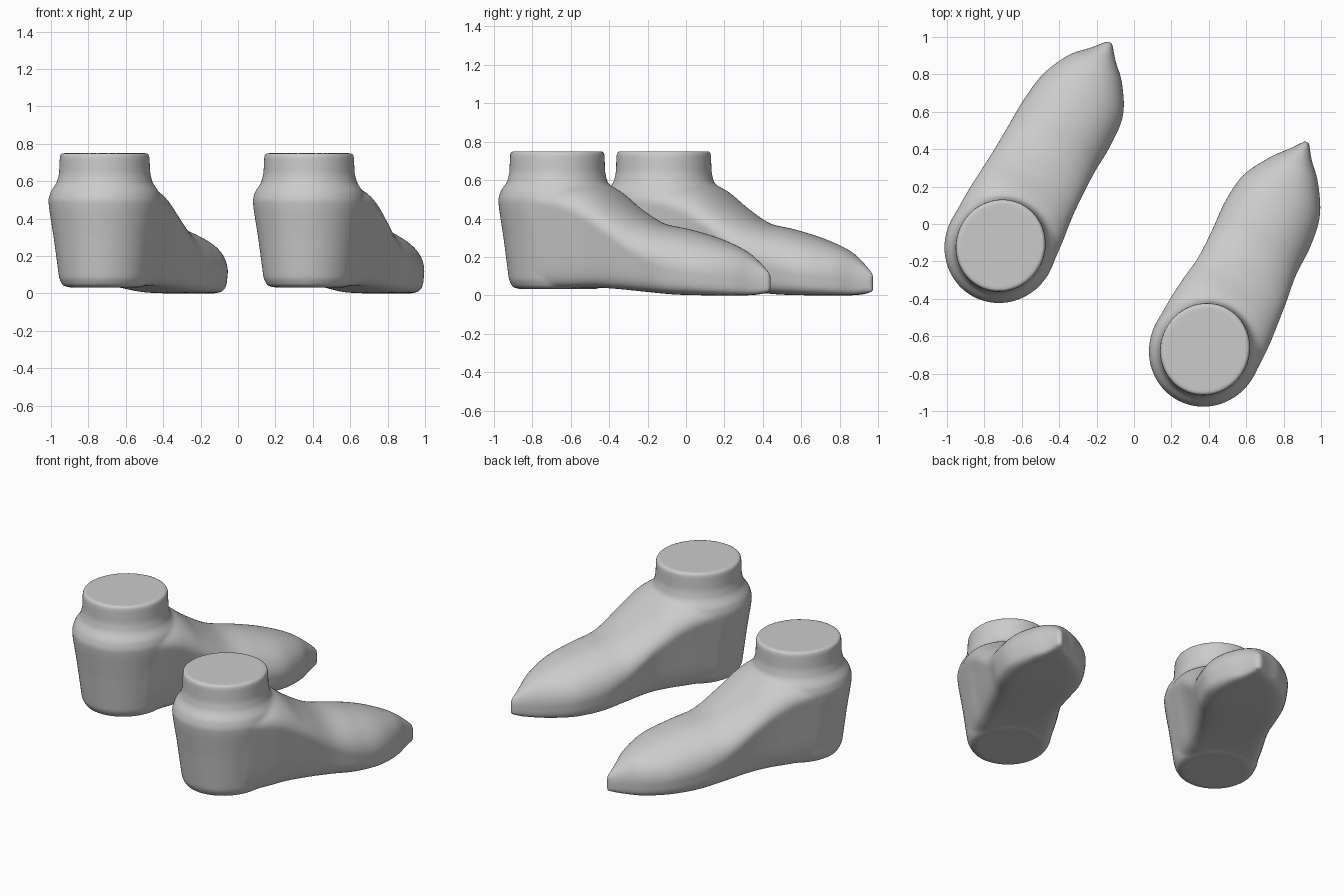
import bpy, bmesh, math

if "Cube" in bpy.data.objects:
    bpy.data.objects.remove(bpy.data.objects["Cube"])

AXIS = math.radians(28)
N = 64


def smooth_rows(rows, sub):
    """Catmull-Rom interpolation through a list of rows."""
    out = []
    for i in range(len(rows) - 1):
        p0, p1 = rows[max(i - 1, 0)], rows[i]
        p2, p3 = rows[i + 1], rows[min(i + 2, len(rows) - 1)]
        for k in range(sub):
            t = k / sub
            out.append([b + 0.5 * t * (c - a + t * (2*a - 5*b + 4*c - d + t * (3*(b - c) + d - a)))
                        for a, b, c, d in zip(p0, p1, p2, p3)])
    return out + [list(rows[-1])]


def loft(bm, rings):
    loops = [[bm.verts.new(p) for p in r] for r in rings]
    for a, b in zip(loops, loops[1:]):
        for i in range(N):
            j = (i + 1) % N
            bm.faces.new((a[i], a[j], b[j], b[i]))
    bm.faces.new(loops[0][::-1])
    bm.faces.new(loops[-1])


def spow(x, e):
    return math.copysign(abs(x) ** e, x)


# heel and ankle: z, centre u, radius along, radius across
HEEL = [(.033, .0, .20, .19), (.042, .0, .235, .22), (.08, .0, .255, .24),
        (.3, .0, .283, .27), (.45, .0, .306, .294), (.5, .0, .311, .299),
        (.545, .0, .296, .287), (.59, .0, .263, .256), (.64, .0, .251, .242),
        (.735, .0, .249, .237), (.75, .0, .242, .23)]

# foot: u, bottom z, top z, height of widest point, sole width ratio
BODY = [(0, .035, .59, .49, .80), (.17, .038, .60, .46, .80), (.29, .04, .565, .41, .80),
        (.42, .033, .47, .33, .82), (.58, .018, .382, .22, .88), (.75, .004, .346, .15, .93),
        (.92, 0, .30, .12, .94), (1.07, 0, .24, .10, .94), (1.16, .005, .18, .085, .93),
        (1.235, .018, .115, .07, .9)]

# outline of each foot: left and right edge at every station
LEFT_EDGE = [(-.289, .305), (-.285, .292), (-.276, .278), (-.266, .27), (-.258, .268),
             (-.25, .276), (-.222, .26), (-.15, .175), (-.065, .088), (.0, .028)]
RIGHT_EDGE = [(-.298, .298), (-.292, .294), (-.28, .282), (-.264, .267), (-.267, .244),
              (-.277, .24), (-.257, .207), (-.176, .115), (-.105, .03), (-.05, -.027)]


def foot(name, origin, edges, shift):
    bm = bmesh.new()
    ang = [2 * math.pi * i / N for i in range(N)]
    # upright heel and ankle
    loft(bm, [[(cu + ru * math.sin(a), shift + rv * math.cos(a), z) for a in ang]
              for z, cu, ru, rv in HEEL])
    # instep, forefoot and pointed toe
    rings = []
    for u, zb, zt, zw, kb, vl, vr in smooth_rows([b + e for b, e in zip(BODY, edges)], 6):
        c, w = (vl + vr) / 2, (vr - vl) / 2
        e = .4 - .4 * zw          # tall sides get a tighter sole edge
        ring = []
        for a in ang:
            x, s = math.cos(a), math.sin(a)
            if s >= 0:
                ring.append((u, c + w * spow(x, .95), zw + (zt - zw) * s ** .95))
            else:
                d = abs(s) ** e
                ring.append((u, c + w * spow(x, e) * (1 + (kb - 1) * d), zw - (zw - zb) * d))
        rings.append(ring)
    loft(bm, rings)
    # turn from foot axes to world axes
    s, k = math.sin(AXIS), math.cos(AXIS)
    for p in bm.verts:
        u, v = p.co.x, p.co.y
        p.co.x, p.co.y = origin[0] + u * s + v * k, origin[1] + u * k - v * s
    bmesh.ops.recalc_face_normals(bm, faces=bm.faces)
    me = bpy.data.meshes.new(name)
    bm.to_mesh(me)
    bm.free()
    ob = bpy.data.objects.new(name, me)
    bpy.context.collection.objects.link(ob)
    # fuse both volumes and soften the joins
    m = ob.modifiers.new("fuse", 'REMESH')
    m.mode, m.voxel_size, m.use_smooth_shade = 'VOXEL', .011, True
    m = ob.modifiers.new("soften", 'SMOOTH')
    m.factor, m.iterations = .5, 6


foot("left_foot", (-.72, -.112), LEFT_EDGE, .008)
foot("right_foot", (.38, -.67), RIGHT_EDGE, 0)
